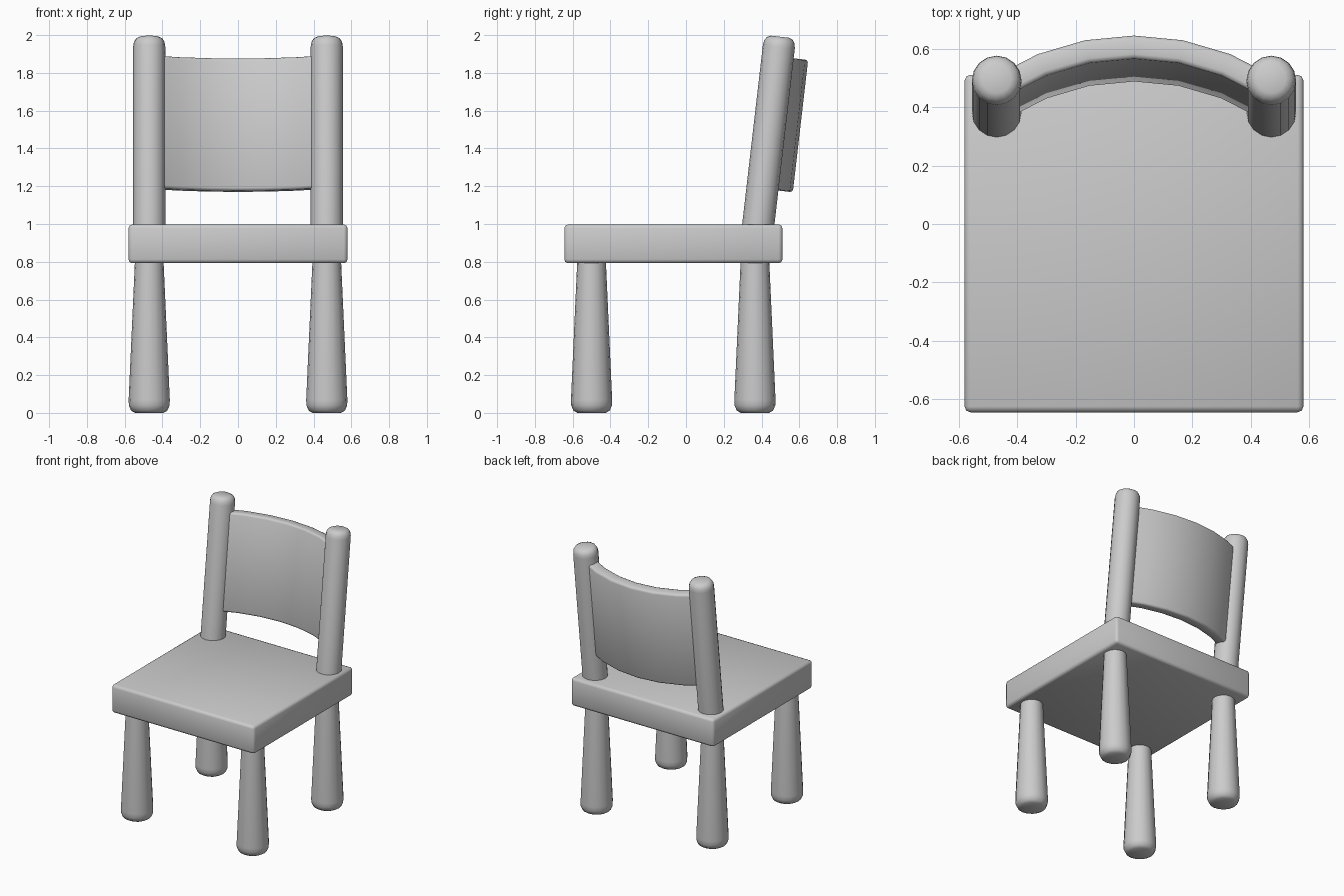
import bpy, bmesh, math
from mathutils import Matrix

cube = bpy.data.objects.get("Cube")
if cube:
    bpy.data.objects.remove(cube, do_unlink=True)

grey = bpy.data.materials.new("plain_grey")
grey.use_nodes = True
grey.diffuse_color = (0.6, 0.6, 0.6, 1)
grey.node_tree.nodes["Principled BSDF"].inputs["Base Color"].default_value = (0.6, 0.6, 0.6, 1)

SIDES = 16
TILT = math.radians(6.6)


def finish(name, bm, matrix):
    """Turn the bmesh into a smooth-shaded, placed object."""
    bmesh.ops.recalc_face_normals(bm, faces=bm.faces)
    mesh = bpy.data.meshes.new(name)
    bm.to_mesh(mesh)
    bm.free()
    mesh.materials.append(grey)
    obj = bpy.data.objects.new(name, mesh)
    bpy.context.collection.objects.link(obj)
    obj.matrix_world = matrix
    bpy.ops.object.select_all(action='DESELECT')
    obj.select_set(True)
    bpy.context.view_layer.objects.active = obj
    bpy.ops.object.shade_smooth_by_angle(angle=math.radians(50))
    return obj


def turned(name, profile, matrix):
    """Lathe a (radius, height) profile around z, with capped ends."""
    bm = bmesh.new()
    rings = []
    for r, z in profile:
        rings.append([bm.verts.new((r * math.cos(a), r * math.sin(a), z))
                      for a in (2 * math.pi * i / SIDES for i in range(SIDES))])
    for low, high in zip(rings, rings[1:]):
        for i in range(SIDES):
            j = (i + 1) % SIDES
            bm.faces.new((low[i], low[j], high[j], high[i]))
    bm.faces.new(rings[0])
    bm.faces.new(rings[-1])
    return finish(name, bm, matrix)


# Seat slab with softened edges
bm = bmesh.new()
bmesh.ops.create_cube(bm, size=1)
bmesh.ops.scale(bm, verts=bm.verts, vec=(1.16, 1.155, 0.205))
bmesh.ops.bevel(bm, geom=bm.edges[:], offset=0.02, segments=2, profile=0.5, affect='EDGES')
finish("seat", bm, Matrix.Translation((0, -0.067, 0.895)))

# Tapered legs and leaning back posts
leg_profile = [(0.075, 0), (0.096, 0.012), (0.108, 0.04), (0.109, 0.07), (0.075, 0.82)]
post_profile = [(0.085, -0.08), (0.085, 0.945), (0.081, 0.97), (0.07, 0.988), (0.05, 0.998)]
lean = Matrix.Translation((0, 0.383, 1)) @ Matrix.Rotation(-TILT, 4, 'X')
for side, x in (("left", 0.47), ("right", -0.47)):
    turned("front_leg_" + side, leg_profile, Matrix.Translation((x, -0.5, 0)))
    turned("rear_leg_" + side, leg_profile, Matrix.Translation((x, 0.365, 0)))
    turned("back_post_" + side, post_profile, lean @ Matrix.Translation((x, 0, 0)))

# Curved backrest: a rounded section swept along an arc between the posts
OUTER, THICK, LOW, HIGH, SOFT = 0.88, 0.08, 0.188, 0.893, 0.015
centre_y = 0.162 - OUTER
section = []
for depth, z, start in ((THICK - SOFT, LOW + SOFT, 180), (SOFT, LOW + SOFT, 270),
                        (SOFT, HIGH - SOFT, 0), (THICK - SOFT, HIGH - SOFT, 90)):
    for step in range(3):
        a = math.radians(start + 45 * step)
        section.append((OUTER - depth + SOFT * math.cos(a), z + SOFT * math.sin(a)))
bm = bmesh.new()
rings = []
for k in range(-3, 4):
    a = math.radians(11 * k)
    rings.append([bm.verts.new((r * math.sin(a), centre_y + r * math.cos(a), z))
                  for r, z in section])
for one, two in zip(rings, rings[1:]):
    for i in range(len(section)):
        j = (i + 1) % len(section)
        bm.faces.new((one[i], one[j], two[j], two[i]))
bm.faces.new(rings[0])
bm.faces.new(rings[-1])
finish("backrest", bm, lean)
